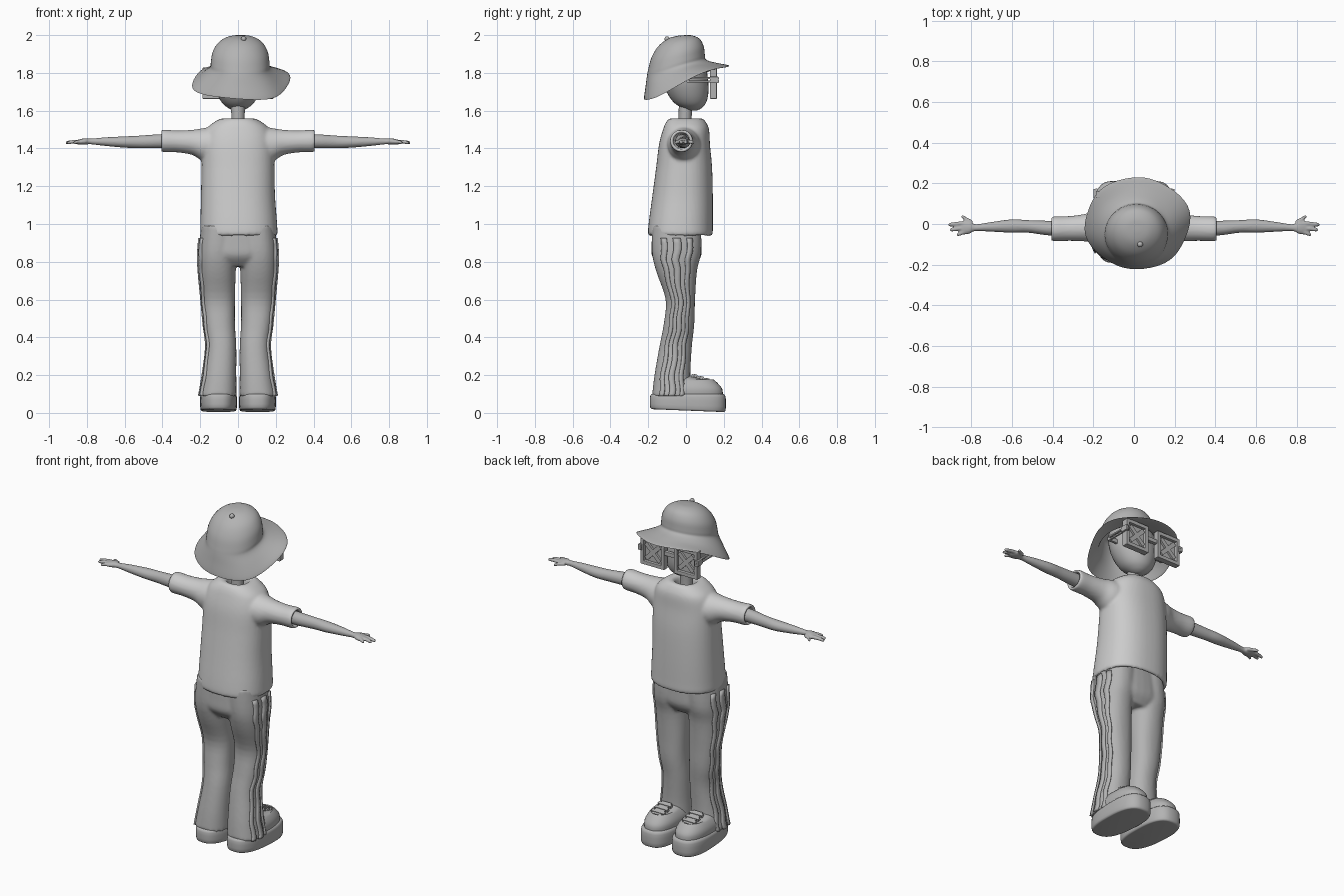
import bpy, bmesh, math
from mathutils import Vector, Euler

cube = bpy.data.objects.get("Cube")
if cube:
    bpy.data.objects.remove(cube, do_unlink=True)


def material(name, value):
    m = bpy.data.materials.new(name)
    m.use_nodes = True
    colour = (value, value, value, 1)
    m.diffuse_color = colour
    m.node_tree.nodes["Principled BSDF"].inputs["Base Color"].default_value = colour
    return m


GREY = material("mid grey", 0.45)
PALE = material("pale grey", 0.6)


def finish(bm, name, mat, smooth=True, angle=50):
    bmesh.ops.recalc_face_normals(bm, faces=bm.faces)
    mesh = bpy.data.meshes.new(name)
    bm.to_mesh(mesh)
    bm.free()
    mesh.materials.append(mat)
    ob = bpy.data.objects.new(name, mesh)
    bpy.context.collection.objects.link(ob)
    if smooth:
        bpy.ops.object.select_all(action="DESELECT")
        ob.select_set(True)
        bpy.context.view_layer.objects.active = ob
        bpy.ops.object.shade_smooth_by_angle(angle=math.radians(angle))
    return ob


def curve(sections, steps=4):
    """Catmull-Rom through section tuples."""
    out = []
    last = len(sections) - 1
    for i in range(last):
        p0, p1, p2, p3 = (sections[min(max(k, 0), last)] for k in range(i - 1, i + 3))
        for s in range(steps):
            t = s / steps
            out.append(tuple(
                b + 0.5 * t * (c - a + t * (2*a - 5*b + 4*c - d + t * (3 * (b - c) + d - a)))
                for a, b, c, d in zip(p0, p1, p2, p3)))
    return out + [sections[-1]]


def point(sec, a, axis="z", power=1.0, taper=0.0):
    """Point on a section (x, y, z, radius, radius, optional tilt)."""
    x, y, z, ra, rb = sec[:5]
    tilt = sec[5] if len(sec) > 5 else 0
    c, s = math.cos(a), math.sin(a)
    u = math.copysign(abs(c) ** power, c) * ra
    v = math.copysign(abs(s) ** power, s) * rb
    if axis == "x":
        return Vector((x, y + u, z + v))
    return Vector((x + u * (1 + taper * s), y + v * math.cos(tilt), z + v * math.sin(tilt)))


def loft(bm, sections, axis="z", side=1, n=32, power=1.0, taper=0.0, steps=4):
    rings = []
    for sec in curve(sections, steps):
        ring = []
        for i in range(n):
            p = point(sec, math.tau * i / n, axis, power, taper)
            ring.append(bm.verts.new((p.x * side, p.y, p.z)))
        rings.append(ring)
    for r, q in zip(rings, rings[1:]):
        for i in range(n):
            j = (i + 1) % n
            bm.faces.new((r[i], r[j], q[j], q[i]))
    bm.faces.new(rings[0])
    bm.faces.new(rings[-1])


def box(bm, centre, size, rot=(0, 0, 0)):
    made = bmesh.ops.create_cube(bm, size=1)["verts"]
    turn = Euler(rot).to_matrix()
    for v in made:
        v.co = Vector(centre) + turn @ Vector(a * b for a, b in zip(v.co, size))


def fuse(ob, size=0.009, repeat=4):
    m = ob.modifiers.new("Fuse", "REMESH")
    m.mode, m.voxel_size, m.use_smooth_shade = "VOXEL", size, True
    s = ob.modifiers.new("Soften", "SMOOTH")
    s.factor, s.iterations = 0.5, repeat


SIDES = (("left", 1), ("right", -1))

# Shirt: hollow at collar, hem and cuffs
bm = bmesh.new()
loft(bm, [(0, 0, 1.48, .05, .045), (0, 0, 1.545, .058, .055), (0, 0, 1.558, .085, .085),
          (0, 0, 1.54, .125, .105), (0, 0, 1.5, .168, .122), (0, -.008, 1.42, .19, .135),
          (0, -.01, 1.3, .193, .148), (0, -.018, 1.15, .196, .16), (.004, -.028, 1.0, .203, .17),
          (.005, -.03, .945, .203, .17), (.005, -.03, .94, .186, .152), (.005, -.03, .99, .18, .146)],
     power=.85, n=48)
for _, s in SIDES:
    loft(bm, [(.08, -.01, 1.43, .1, .095), (.18, -.012, 1.42, .085, .088), (.24, -.018, 1.432, .068, .067),
              (.32, -.022, 1.437, .061, .058), (.4, -.024, 1.44, .06, .059), (.404, -.024, 1.44, .045, .045),
              (.36, -.024, 1.44, .042, .042)], axis="x", side=s)
fuse(finish(bm, "shirt", PALE))

# Trousers
LEG = [(.1, -.05, .99, .095, .13), (.108, -.05, .85, .101, .13), (.109, -.05, .75, .097, .108),
       (.104, -.03, .6, .088, .078), (.098, -.037, .47, .082, .081), (.088, -.055, .35, .079, .086),
       (.097, -.072, .2, .088, .095), (.106, -.075, .09, .098, .105)]
bm = bmesh.new()
loft(bm, [(0, -.05, 1.0, .185, .125), (0, -.05, .9, .198, .132), (0, -.05, .83, .19, .13),
          (0, -.045, .775, .12, .09)], power=.85)
for _, s in SIDES:
    loft(bm, LEG, side=s, power=.9)
fuse(finish(bm, "trousers", GREY))

# Three raised stripes down each outer leg
for label, s in SIDES:
    bm = bmesh.new()
    for middle in (-.5, 0, .5):
        rows = []
        for k, sec in enumerate(curve(LEG, 6)[3:]):
            wobble = .04 * math.sin(k * .9)
            row = []
            for da in (-.13, 0, .13):
                p = point(sec, middle + da + wobble, power=.9)
                row.append(bm.verts.new(((p.x + .001) * s, p.y, p.z)))
            rows.append(row)
        for r, q in zip(rows, rows[1:]):
            for i in range(2):
                bm.faces.new((r[i], r[i + 1], q[i + 1], q[i]))
    ob = finish(bm, label + "_leg_stripes", GREY)
    m = ob.modifiers.new("Thickness", "SOLIDIFY")
    m.thickness, m.offset = .014, 0

# Shoes: thick sole, rounded upper, lace straps
for label, s in SIDES:
    bm = bmesh.new()
    loft(bm, [(.103, .01, .012, .085, .185, -.04), (.103, .01, .022, .096, .2, -.04),
              (.103, .01, .085, .097, .2, -.01), (.103, .01, .1, .088, .19, 0)],
         side=s, power=.75, taper=.06, n=40, steps=3)
    finish(bm, label + "_sole", GREY)
    bm = bmesh.new()
    loft(bm, [(.103, .01, .09, .088, .185), (.103, .01, .125, .09, .182), (.103, .01, .155, .08, .16, -.05),
              (.103, .01, .182, .058, .125, -.12), (.103, .01, .197, .02, .06, -.2)],
         side=s, power=.85, taper=.05, n=40)
    finish(bm, label + "_shoe_upper", GREY)
    bm = bmesh.new()
    box(bm, (.103 * s, .08, .178), (.06, .11, .025), (-.3, 0, 0))
    for k in range(3):
        box(bm, (.103 * s, .05 + k * .032, .196 - k * .01), (.085, .018, .016), (-.3, 0, 0))
    finish(bm, label + "_laces", GREY, False)

# Arms and hands
for label, s in SIDES:
    bm = bmesh.new()
    loft(bm, [(.3, -.022, 1.44, .036, .038), (.42, -.02, 1.438, .036, .037), (.52, -.012, 1.435, .031, .033),
              (.6, -.01, 1.434, .033, .03), (.7, -.014, 1.436, .024, .023), (.78, -.018, 1.437, .017, .015),
              (.81, -.016, 1.437, .032, .017), (.84, -.018, 1.434, .033, .014), (.858, -.018, 1.433, .02, .009)],
         axis="x", side=s, n=20)
    fingers = ((.835, .003, .913, -.003), (.84, -.02, .905, -.028), (.825, -.036, .872, -.052),
               (.795, .006, .85, .036))
    for x0, y0, x1, y1 in fingers:
        xm, ym = (x0 + x1) / 2, (y0 + y1) / 2
        loft(bm, [(x0, y0, 1.436, .012, .011), (xm, ym, 1.435, .011, .01), (x1 - .006, y1, 1.431, .009, .008),
                  (x1, y1, 1.431, .003, .003)], axis="x", side=s, n=10)
    fuse(finish(bm, label + "_arm", GREY), .005, 2)

# Neck and head
bm = bmesh.new()
loft(bm, [(0, -.005, 1.44, .036, .036), (0, -.005, 1.55, .035, .034), (0, 0, 1.66, .038, .038)])
finish(bm, "neck", GREY)
bm = bmesh.new()
loft(bm, [(0, .035, 1.6, .02, .02), (0, .032, 1.612, .048, .048), (0, .022, 1.64, .083, .083),
          (0, .01, 1.69, .112, .108), (0, -.005, 1.76, .132, .122), (0, -.02, 1.85, .132, .12),
          (0, -.03, 1.92, .09, .085)])
finish(bm, "head", GREY)

# Bucket hat, tilted back, with a hollow underside
bm = bmesh.new()
loft(bm, [(.015, -.03, 1.998, .01, .01, .1), (.014, -.035, 1.99, .065, .062, .15),
          (.013, -.04, 1.96, .115, .112, .2), (.012, -.045, 1.91, .146, .142, .23),
          (.012, -.05, 1.855, .156, .155, .26), (.012, -.05, 1.825, .161, .163, .28),
          (.014, -.03, 1.79, .205, .195, .34), (.016, 0, 1.757, .253, .24, .39),
          (.016, 0, 1.751, .251, .238, .39), (.014, -.03, 1.778, .2, .19, .34),
          (.012, -.05, 1.815, .152, .153, .28), (.012, -.045, 1.9, .138, .135, .23)], n=48)
for v in bm.verts:
    reach = max(0, math.hypot(v.co.x, v.co.y) - .16)
    a = math.atan2(v.co.y, v.co.x)
    v.co.z += reach * .13 * math.sin(3 * a + .6)
    v.co.x += reach * .08 * math.sin(5 * a)
finish(bm, "bucket_hat", GREY, angle=70)
bm = bmesh.new()
bmesh.ops.create_uvsphere(bm, u_segments=16, v_segments=8, radius=.014)
bmesh.ops.translate(bm, verts=bm.verts, vec=(.03, -.1, 1.98))
finish(bm, "hat_button", GREY)

# Square glasses: frames, recessed lenses with crossed bars, bridge and temples
ZC, Y = 1.745, .145
bm = bmesh.new()
lens = bmesh.new()
for _, s in SIDES:
    cx = .11 * s
    for d in (-1, 1):
        box(bm, (cx + d * .067, Y, ZC), (.022, .036, .165))
        box(bm, (cx, Y, ZC + d * .0715), (.14, .036, .022))
        box(bm, (.185 * s, .09, ZC + .018 + d * .009), (.012, .17, .01))
        box(lens, (cx, Y + .003, ZC), (.025, .02, .13), (0, d * math.pi / 4, 0))
    box(bm, (.188 * s, .15, ZC + .018), (.022, .045, .034))
    box(bm, (.16 * s, .01, ZC + .018), (.06, .016, .025))
    box(lens, (cx, Y - .004, ZC), (.13, .01, .13))
box(bm, (0, Y, ZC + .015), (.09, .022, .024))
frame = finish(bm, "glasses_frame", GREY, False)
bevel = frame.modifiers.new("Bevel", "BEVEL")
bevel.width, bevel.segments = .003, 2
finish(lens, "glasses_lenses", GREY, False)
